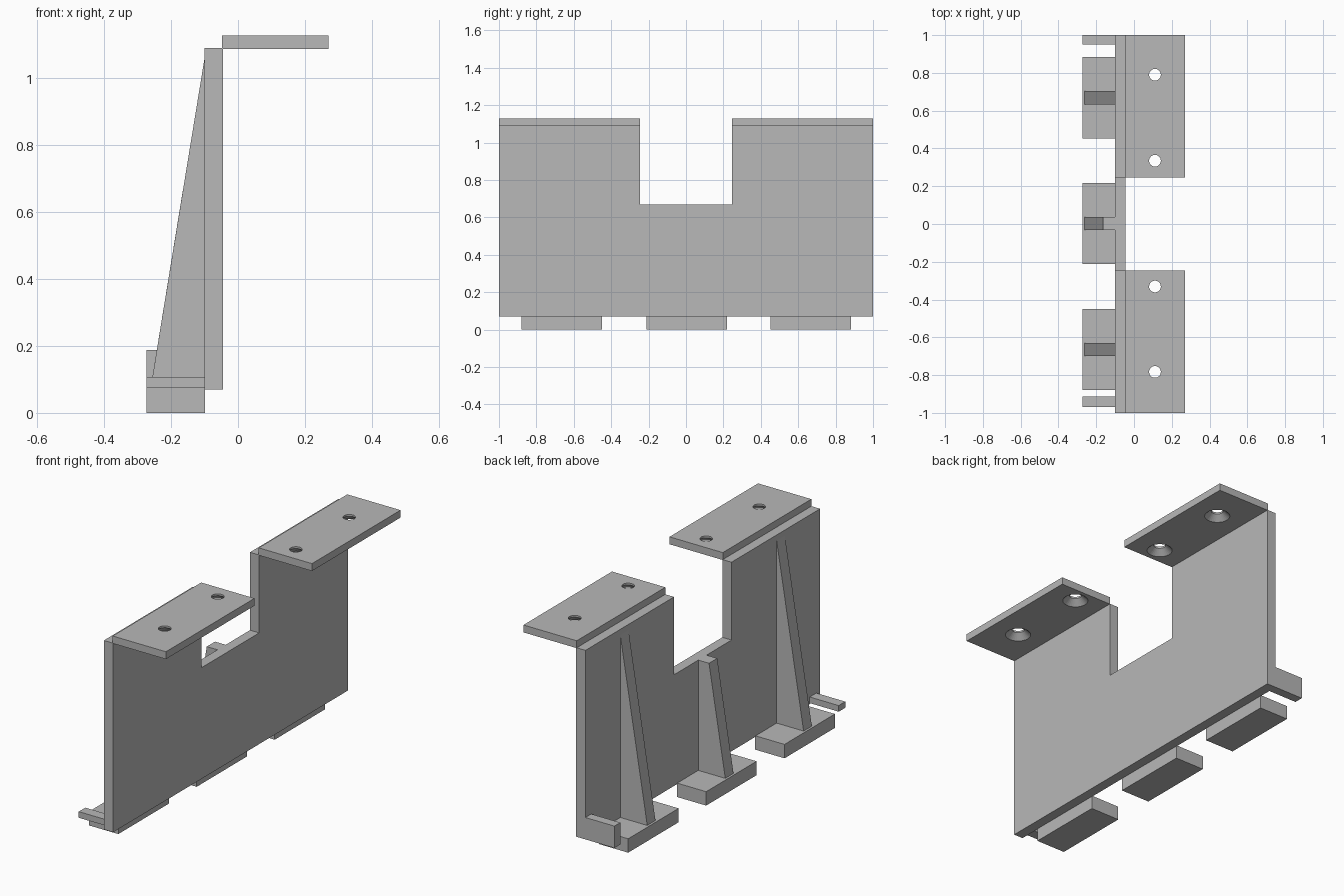
import bpy, bmesh
from mathutils import Vector

cube = bpy.data.objects.get("Cube")
if cube:
    bpy.data.objects.remove(cube, do_unlink=True)

grey = bpy.data.materials.new("plain grey")
grey.use_nodes = True
colour = (0.48, 0.48, 0.48, 1)
grey.diffuse_color = colour
grey.node_tree.nodes["Principled BSDF"].inputs["Base Color"].default_value = colour


def add_object(name, bm):
    bmesh.ops.recalc_face_normals(bm, faces=bm.faces)
    mesh = bpy.data.meshes.new(name)
    bm.to_mesh(mesh)
    bm.free()
    mesh.materials.append(grey)
    obj = bpy.data.objects.new(name, mesh)
    bpy.context.collection.objects.link(obj)
    return obj


def extrude(name, points, offset):
    """Solid made by sweeping a flat outline along an offset."""
    bm = bmesh.new()
    face = bm.faces.new([bm.verts.new(p) for p in points])
    swept = bmesh.ops.extrude_face_region(bm, geom=[face], use_keep_orig=True)
    verts = [g for g in swept["geom"] if isinstance(g, bmesh.types.BMVert)]
    bmesh.ops.translate(bm, verts=verts, vec=Vector(offset))
    return add_object(name, bm)


def box(name, x0, x1, y0, y1, z0, z1):
    outline = [(x0, y0, z0), (x1, y0, z0), (x1, y1, z0), (x0, y1, z0)]
    return extrude(name, outline, (0, 0, z1 - z0))


def drill(plate, x, y, z0, z1, radius, sink):
    """Round hole, countersunk from the underside."""
    bm = bmesh.new()
    rings = []
    neck = z0 + 0.03
    for r, z in ((sink, z0 - 0.02), (sink, z0), (radius, neck), (radius, z1 + 0.02)):
        rings.append(bmesh.ops.create_circle(bm, segments=32, radius=r)["verts"])
        bmesh.ops.translate(bm, verts=rings[-1], vec=(x, y, z))
    for low, high in zip(rings, rings[1:]):
        for i in range(32):
            j = (i + 1) % 32
            bm.faces.new((low[i], low[j], high[j], high[i]))
    bm.faces.new(rings[0])
    bm.faces.new(rings[-1])
    cutter = add_object("hole_cutter", bm)
    cutter.hide_render = True
    mod = plate.modifiers.new("hole", "BOOLEAN")
    mod.operation = "DIFFERENCE"
    mod.solver = "EXACT"
    mod.object = cutter
    bpy.context.view_layer.objects.active = plate
    bpy.ops.object.modifier_apply(modifier=mod.name)
    bpy.data.objects.remove(cutter, do_unlink=True)


back, wall, front = -0.273, -0.1, -0.045
base, top, notch_z, notch_y = 0.07, 1.09, 0.67, 0.245
pad_top = 0.075

# Upright wall with a rectangular notch in its top edge
outline = [(-1, base), (1, base), (1, top), (notch_y, top), (notch_y, notch_z),
           (-notch_y, notch_z), (-notch_y, top), (-1, top)]
extrude("wall", [(wall, y, z) for y, z in outline], (front - wall, 0, 0))

# Two top flanges with countersunk holes
for side, y0, y1, holes in (("front", -1, -notch_y, (-0.783, -0.331)),
                            ("rear", notch_y, 1, (0.335, 0.79))):
    flange = box(side + "_flange", -0.048, 0.27, y0, y1, 1.088, 1.128)
    for y in holes:
        drill(flange, 0.111, y, 1.088, 1.128, 0.031, 0.064)

# Foot pads, each carrying a tapered rib
foot, peak, cut_x = -0.261, 1.06, -0.164
tall = [(wall, pad_top), (foot, pad_top), (wall, peak)]
short = [(wall, pad_top), (foot, pad_top), (cut_x, notch_z), (wall, notch_z)]
for side, y, profile in (("front", -0.665, tall), ("middle", 0.003, short),
                         ("rear", 0.668, tall)):
    box(side + "_foot_pad", back, wall + 0.002, y - 0.215, y + 0.215, 0, pad_top)
    extrude(side + "_rib", [(x, y - 0.035, z) for x, z in profile], (0, 0.07, 0))

# Small lugs at the two ends
box("rear_end_lug", back, wall, 0.95, 1, base, 0.188)
box("front_end_bar", back, wall, -0.968, -0.912, pad_top, 0.108)
